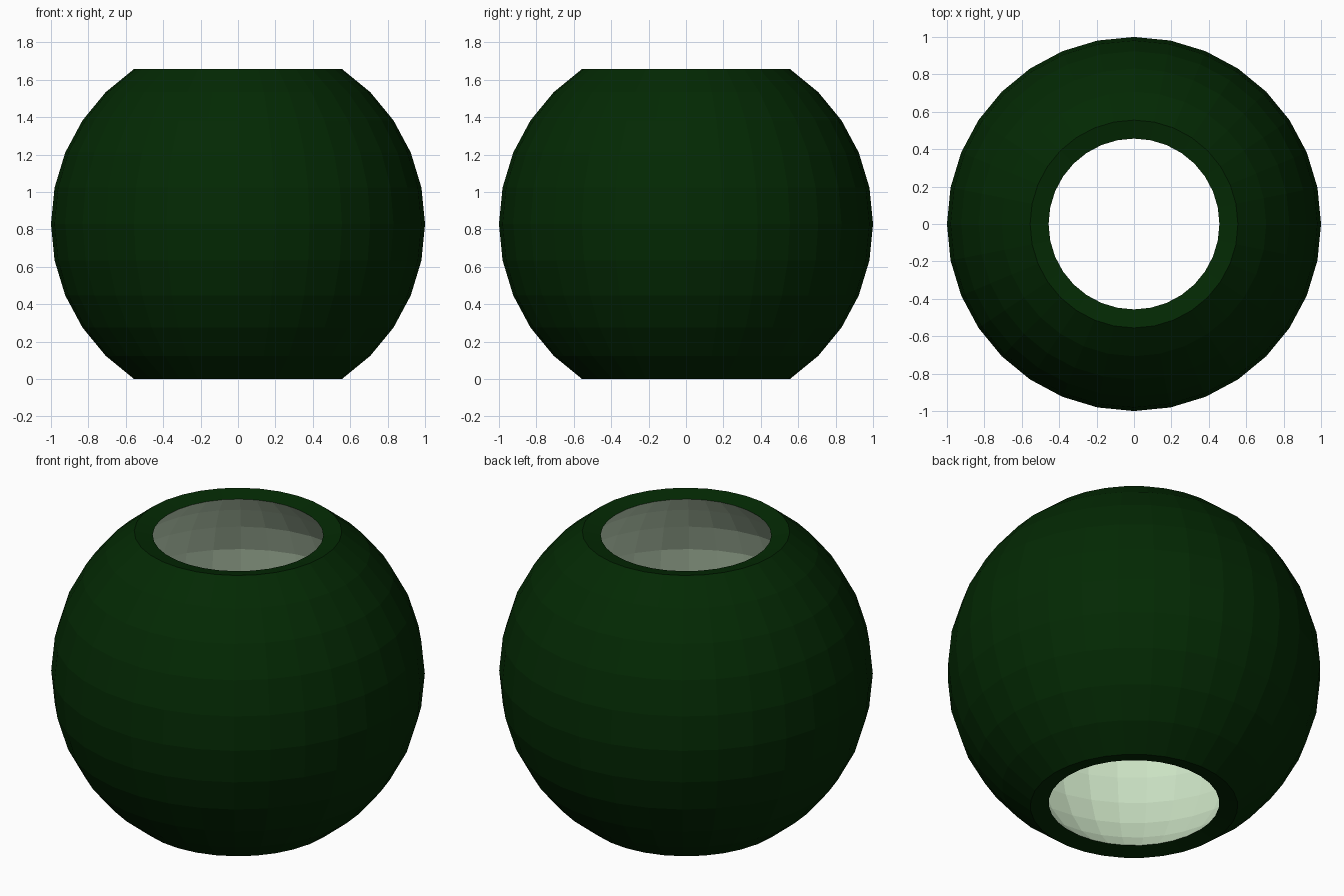
import bpy, bmesh, math

if "Cube" in bpy.data.objects:
    bpy.data.objects.remove(bpy.data.objects["Cube"])

SEGMENTS = 32
STEP = math.pi / 16            # ring spacing of the sphere
HALF_H = 0.829                 # height of each half bowl
OUT_Z = HALF_H / math.sin(5 * STEP)
IN_R, IN_Z = 0.822, 0.972      # inner wall proportions


def material(name, color):
    mat = bpy.data.materials.new(name)
    mat.diffuse_color = (*color, 1)
    mat.use_nodes = True
    mat.node_tree.nodes["Principled BSDF"].inputs["Base Color"].default_value = mat.diffuse_color
    return mat


def arc(radius, height, count=5):
    """Profile points (r, z) from below to above the equator."""
    return [(radius * math.cos(i * STEP), height * math.sin(i * STEP))
            for i in range(-count, count + 1)]


def lathe(name, profile, mat, inward=False):
    """Revolve an open (r, z) profile about the z axis with flat faces."""
    bm = bmesh.new()
    rings = []
    for r, z in profile:
        rings.append([bm.verts.new((r * math.cos(2 * math.pi * s / SEGMENTS),
                                    r * math.sin(2 * math.pi * s / SEGMENTS),
                                    z + HALF_H)) for s in range(SEGMENTS)])
    for low, high in zip(rings, rings[1:]):
        for s in range(SEGMENTS):
            n = (s + 1) % SEGMENTS
            quad = [low[s], low[n], high[n], high[s]]
            bm.faces.new(quad[::-1] if inward else quad)
    mesh = bpy.data.meshes.new(name)
    bm.to_mesh(mesh)
    bm.free()
    mesh.materials.append(mat)
    obj = bpy.data.objects.new(name, mesh)
    bpy.context.collection.objects.link(obj)


dark_green = material("dark_green", (0.001, 0.022, 0.001))
pale_green = material("pale_green", (0.6, 0.76, 0.55))

# Inside wall, narrower than the outer wall
lining = arc(IN_R, IN_Z)

# Outer wall with the sloping rims of both openings
lathe("outer_shell", [lining[0]] + arc(1.0, OUT_Z) + [lining[-1]], dark_green)
lathe("inner_lining", lining, pale_green, inward=True)
